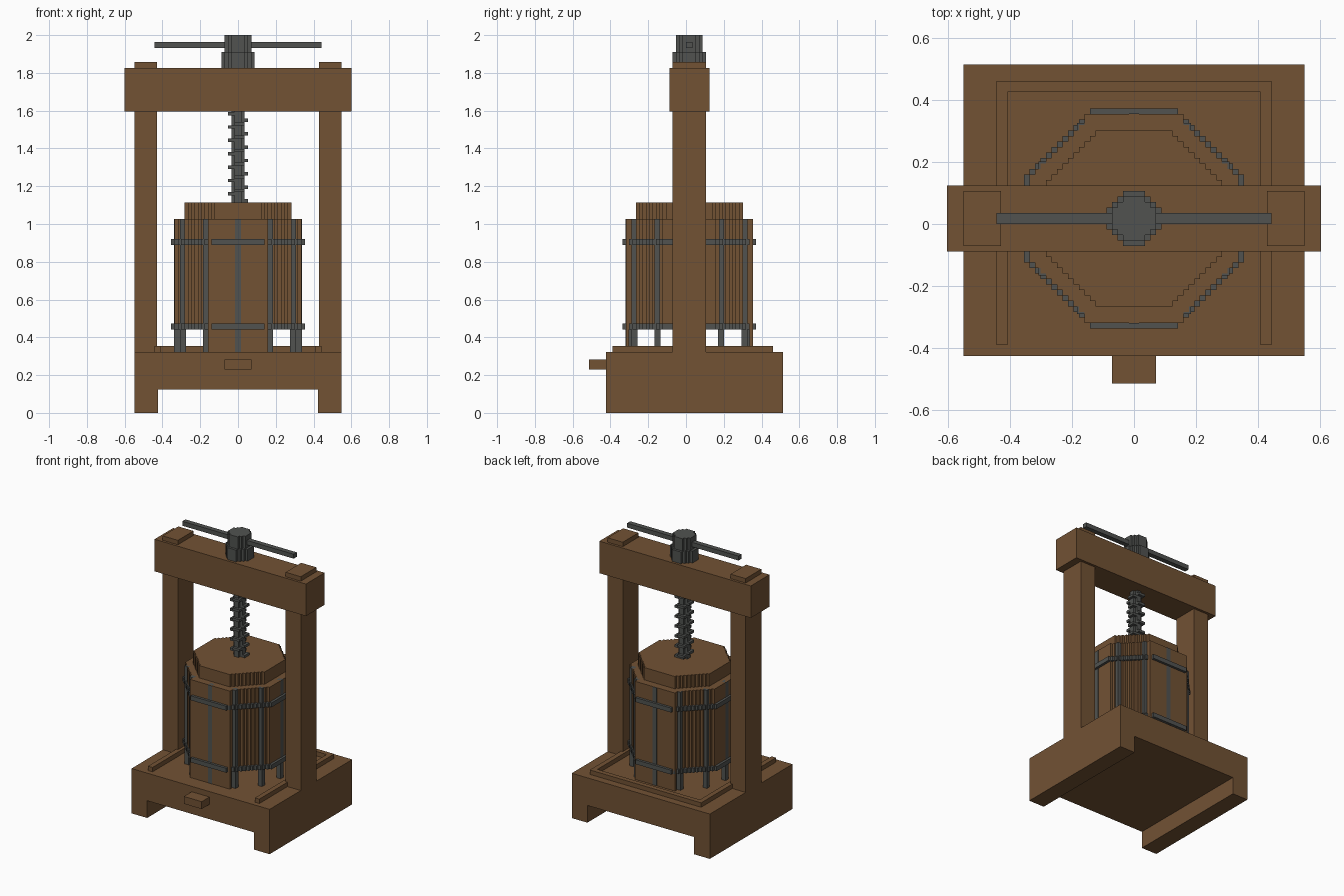
import bpy, bmesh, math
from mathutils import Vector

V = 2 / 113          # size of one block
CY = 1               # barrel and screw axis, in blocks along y

cube = bpy.data.objects.get("Cube")
if cube:
    bpy.data.objects.remove(cube)


def material(name, rgb):
    m = bpy.data.materials.new(name)
    m.use_nodes = True
    m.diffuse_color = (*rgb, 1)
    m.node_tree.nodes["Principled BSDF"].inputs["Base Color"].default_value = (*rgb, 1)
    return m


WOOD = material("brown wood", (0.168, 0.084, 0.034))
IRON = material("dark iron", (0.082, 0.086, 0.081))


def finish(name, bm, mat):
    bmesh.ops.recalc_face_normals(bm, faces=bm.faces)
    bmesh.ops.scale(bm, vec=(V, V, V), verts=bm.verts)
    mesh = bpy.data.meshes.new(name)
    bm.to_mesh(mesh)
    bm.free()
    mesh.materials.append(mat)
    ob = bpy.data.objects.new(name, mesh)
    bpy.context.collection.objects.link(ob)
    return ob


def add_box(bm, lo, hi):
    lo, hi = Vector(lo), Vector(hi)
    verts = bmesh.ops.create_cube(bm, size=1)["verts"]
    for v in verts:
        v.co = (lo + hi) / 2 + v.co * (hi - lo)


def box(name, lo, hi, mat=WOOD):
    bm = bmesh.new()
    add_box(bm, lo, hi)
    return finish(name, bm, mat)


def stair_octagon(apothem, flat):
    """Octagon outline whose diagonals are one-block stairs."""
    corner = [(apothem, flat)]
    for i in range(apothem - flat):
        corner.append((apothem - i - 1, flat + i))
        corner.append((apothem - i - 1, flat + i + 1))
    pts = []
    for q in range(4):
        for x, y in corner:
            for _ in range(q):
                x, y = -y, x
            pts.append((x, y + CY))
    return pts


def add_prism(bm, pts, z0, z1):
    f = bm.faces.new([bm.verts.new((x, y, z0)) for x, y in pts])
    ext = bmesh.ops.extrude_face_region(bm, geom=[f], use_keep_orig=True)
    for v in ext["geom"]:
        if isinstance(v, bmesh.types.BMVert):
            v.co.z = z1


def prism(name, apothem, flat, z0, z1, mat):
    bm = bmesh.new()
    add_prism(bm, stair_octagon(apothem, flat), z0, z1)
    return finish(name, bm, mat)


def band(name, apothem, flat, z0, z1, mat):
    """Hollow stair-octagon hoop, two blocks deep."""
    bm = bmesh.new()
    loops = []
    for pts in (stair_octagon(apothem, flat),
                [(x * (apothem - 2) / apothem, CY + (y - CY) * (apothem - 2) / apothem)
                 for x, y in stair_octagon(apothem, flat)]):
        for z in (z0, z1):
            loops.append([bm.verts.new((x, y, z)) for x, y in pts])
    n = len(loops[0])
    for a, b in ((0, 1), (1, 3), (3, 2), (2, 0)):
        for i in range(n):
            j = (i + 1) % n
            bm.faces.new((loops[a][i], loops[a][j], loops[b][j], loops[b][i]))
    return finish(name, bm, mat)


# Base block with a runner under each side
bm = bmesh.new()
profile = [(-31, 0), (-24, 0), (-24, 7), (24, 7), (24, 0), (31, 0), (31, 18.2), (-31, 18.2)]
face = bm.faces.new([bm.verts.new((x, -24, z)) for x, z in profile])
ext = bmesh.ops.extrude_face_region(bm, geom=[face], use_keep_orig=True)
for g in ext["geom"]:
    if isinstance(g, bmesh.types.BMVert):
        g.co.y = 29
finish("base", bm, WOOD)

# Spout and tray rim, open at the front
box("spout", (-4, -29, 13), (4, -24, 16))
box("tray_rim_back", (-25, 24, 18.2), (25, 26, 20))

for side, s in (("left", 1), ("right", -1)):
    x0, x1 = sorted((s * 23, s * 25))
    box(f"tray_rim_{side}", (x0, -22, 18.2), (x1, 24, 20))
    # Upright post, its tenon showing above the beam
    x0, x1 = sorted((s * 24.2, s * 31))
    box(f"post_{side}", (x0, -4, 18.2), (x1, 6, 105))

box("top_beam", (-34, -5, 90.2), (34, 7, 103.2))

# Barrel, its long front and back staves, and the pressing lid
prism("barrel", 19, 8, 25.5, 58, WOOD)
for name, y in (("front", CY - 19), ("back", CY + 18)):
    box(f"long_staves_{name}", (-9, y, 18.2), (9, y + 1, 58))
prism("press_lid", 16, 7, 58, 63, WOOD)

# Iron hoops
for name, z in (("lower", 25), ("upper", 50.2)):
    band(f"hoop_{name}", 20, 8, z, z + 1.8, IRON)

# Twelve iron uprights that also serve as barrel feet
bm = bmesh.new()
for k in range(12):
    a = math.radians(30 * k)
    r = 18.2 if k % 3 == 0 else 19
    x, y = r * math.cos(a), CY + r * math.sin(a)
    h = 0.9
    add_box(bm, (x - h, y - h, 18.2), (x + h, y + h, 58))
finish("iron_uprights", bm, IRON)

# Screw with a stepped thread, a quarter turn per layer
prism("screw_core", 2, 1, 63, 103.2, IRON)
bm = bmesh.new()
for k in range(27):
    a = math.pi / 2 * (k % 4)
    dx, dy = round(math.cos(a)), round(math.sin(a))
    x, y = 2 * dx - dy * 0.5, CY + 2 * dy + dx * 0.5
    hx, hy = (1, 1.5) if dx else (1.5, 1)
    add_box(bm, (x - hx, y - hy, 63 + k), (x + hx, y + hy, 64 + k))
finish("screw_thread", bm, IRON)

# Nut, head and turning bar
prism("screw_nut", 5, 2, 103.2, 108, IRON)
prism("screw_head", 4, 2, 108, 113, IRON)
box("turning_bar", (-25, CY - 1, 109.2), (25, CY + 1, 111), IRON)
